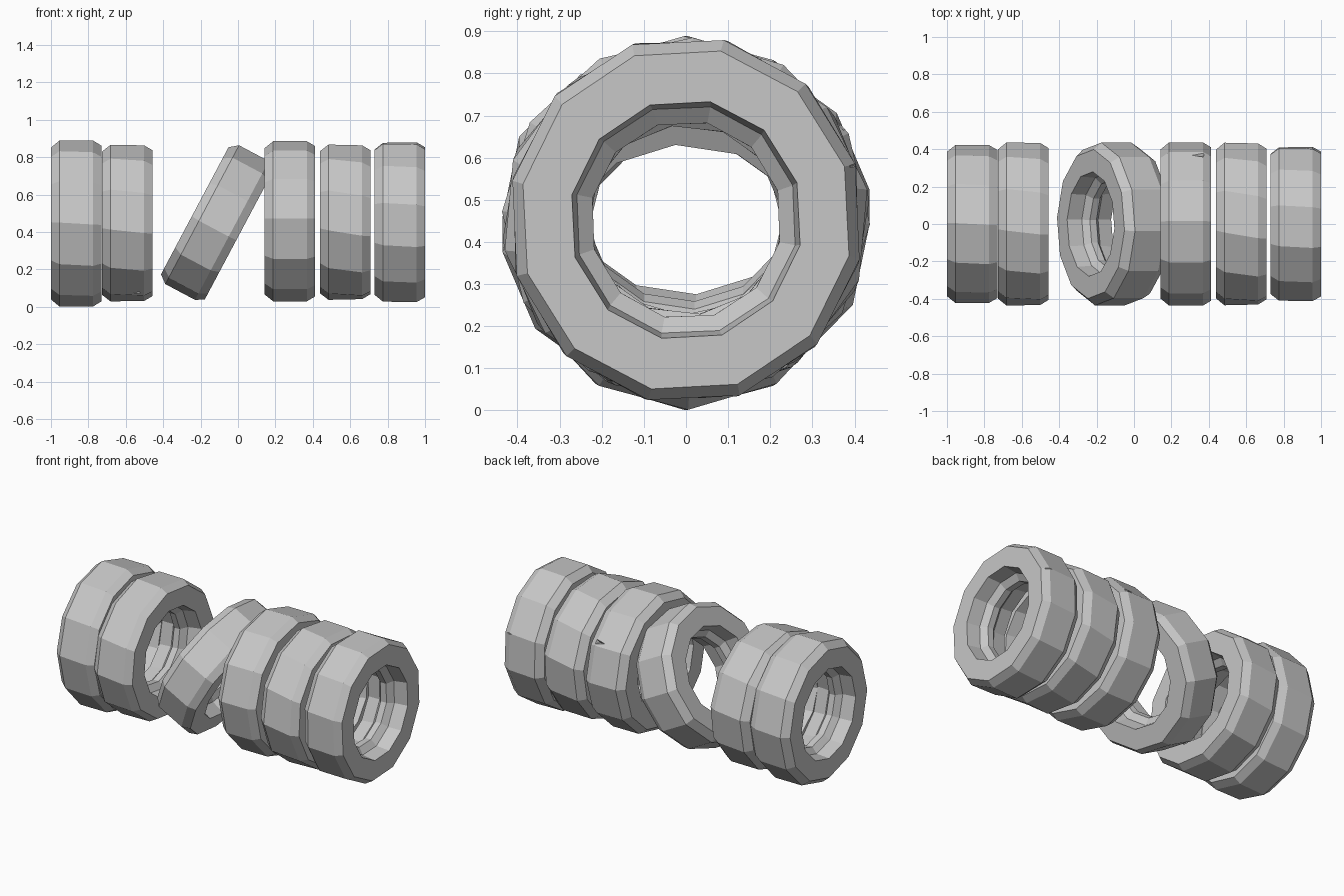
import bpy, bmesh
from math import sin, cos, radians, tau
from mathutils import Matrix, Vector

cube = bpy.data.objects.get("Cube")
if cube:
    bpy.data.objects.remove(cube, do_unlink=True)

rubber = bpy.data.materials.new("grey_rubber")
rubber.use_nodes = True
grey = (0.57, 0.57, 0.57, 1)
rubber.diffuse_color = grey
rubber.node_tree.nodes["Principled BSDF"].inputs["Base Color"].default_value = grey

SIDES = 12
# Tyre cross-section: (distance along axle, radius), with a raised ridge in the bore
PROFILE = [(-.135, .28), (-.135, .4), (-.09, .437), (.09, .437),
           (.135, .41), (.135, .287), (.05, .275), (.02, .236),
           (-.02, .236), (-.05, .272)]


def new_object(name, bm, matrix):
    bmesh.ops.recalc_face_normals(bm, faces=bm.faces)
    mesh = bpy.data.meshes.new(name)
    bm.to_mesh(mesh)
    bm.free()
    mesh.materials.append(rubber)
    ob = bpy.data.objects.new(name, mesh)
    ob.matrix_world = matrix
    bpy.context.collection.objects.link(ob)
    return ob


def tyre(name, x, z, phase, depth=1.0, height=1.0, twist=0, lean=0):
    """Twelve-sided ring around the x axis, with a ridge inside the bore."""
    bm = bmesh.new()
    rings = []
    for i in range(SIDES):
        ring = []
        for dx, r in PROFILE:
            a = i * tau / SIDES + radians(phase + twist * dx / .135)
            ring.append(bm.verts.new((dx, r * cos(a) * depth, r * sin(a) * height)))
        rings.append(ring)
    n = len(PROFILE)
    for i in range(SIDES):
        a, b = rings[i], rings[(i + 1) % SIDES]
        for j in range(n):
            k = (j + 1) % n
            bm.faces.new((a[j], b[j], b[k], a[k]))
    return new_object(name, bm, Matrix.Translation((x, 0, z))
                      @ Matrix.Rotation(radians(lean), 4, 'Y'))


def nick(ob, dx, angle):
    """Shallow triangular cut in the tread."""
    a = radians(angle)
    out = Vector((0, cos(a), sin(a)))
    along = Vector((0, -sin(a), cos(a))) * .035
    side = Vector((1, 0, 0))
    centre = side * dx + out * .43
    bm = bmesh.new()
    corners = (centre + out * .03 + side * .06 + along,
               centre + out * .03 + side * .06 - along,
               centre + out * .03 - side * .09,
               centre - out * .025 + side * .02)
    v = [bm.verts.new(c) for c in corners]
    for f in ((0, 1, 2), (0, 3, 1), (1, 3, 2), (2, 3, 0)):
        bm.faces.new([v[i] for i in f])
    cutter = new_object("nick_cutter", bm, ob.matrix_world.copy())
    cutter.hide_render = True
    mod = ob.modifiers.new("nick", 'BOOLEAN')
    mod.operation = 'DIFFERENCE'
    mod.solver = 'EXACT'
    mod.object = cutter
    # Bake the cut and drop the cutter
    bpy.context.view_layer.update()
    baked = bpy.data.meshes.new_from_object(
        ob.evaluated_get(bpy.context.evaluated_depsgraph_get()))
    ob.modifiers.clear()
    ob.data = baked
    bpy.data.objects.remove(cutter, do_unlink=True)


# Row of tyres, one fallen at an angle in the gap
tyre("tyre_right_end", -.865, .445, 0, depth=.965, height=1.015, twist=1)
second = tyre("tyre_right_inner", -.592, .447, 6, height=.96, twist=2)
tyre("tyre_leaning", -.112, .45, 5, height=.965, lean=28)
fourth = tyre("tyre_left_inner", .278, .457, -2, height=.98)
tyre("tyre_left_middle", .574, .452, 8, height=.955, twist=3)
sixth = tyre("tyre_left_end", .865, .452, 17, depth=.965, twist=1)

# Wear marks
nick(second, .04, 243)
nick(fourth, .06, 31)
nick(sixth, .09, 18)
